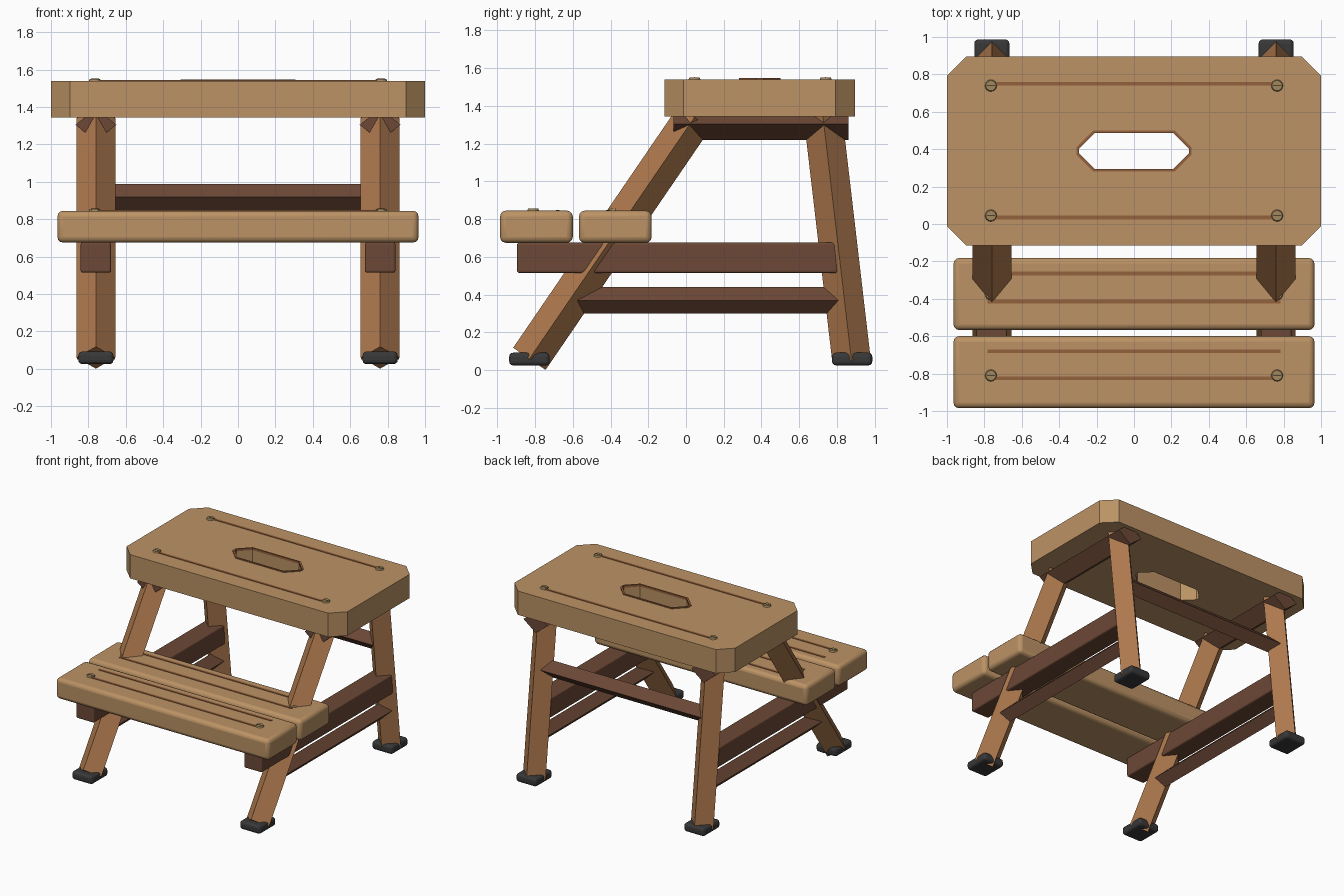
import bpy, bmesh
from mathutils import Vector

if "Cube" in bpy.data.objects:
    bpy.data.objects.remove(bpy.data.objects["Cube"])


def material(name, rgb):
    m = bpy.data.materials.new(name)
    m.diffuse_color = (*rgb, 1)
    m.use_nodes = True
    m.node_tree.nodes["Principled BSDF"].inputs["Base Color"].default_value = m.diffuse_color
    return m


TAN = material("light_wood", (0.50, 0.29, 0.13))
LEG = material("leg_wood", (0.42, 0.19, 0.075))
DARK = material("dark_wood", (0.15, 0.065, 0.037))
GROOVE = material("groove_wood", (0.30, 0.12, 0.045))
RUBBER = material("rubber", (0.04, 0.04, 0.042))
BRASS = material("screw_metal", (0.36, 0.25, 0.11))
SLOT = material("screw_slot", (0.08, 0.055, 0.03))


def finish(name, bm, mat):
    bmesh.ops.recalc_face_normals(bm, faces=bm.faces[:])
    me = bpy.data.meshes.new(name)
    bm.to_mesh(me)
    bm.free()
    ob = bpy.data.objects.new(name, me)
    me.materials.append(mat)
    bpy.context.collection.objects.link(ob)
    return ob


def box(name, x, y, z, mat, bevel=0.0):
    """Box from (min, max) ranges, optionally with rounded edges."""
    bm = bmesh.new()
    bmesh.ops.create_cube(bm, size=1)
    for v in bm.verts:
        v.co = [(r[0] + r[1]) / 2 + c * (r[1] - r[0]) for r, c in zip((x, y, z), v.co)]
    ob = finish(name, bm, mat)
    if bevel:
        mod = ob.modifiers.new("rounding", "BEVEL")
        mod.width, mod.segments = bevel, 3
    return ob


def diamond_bar(name, p, q, side, ru, rv, mat):
    """Bar from p to q with a square section standing on its corner."""
    p, q, u = Vector(p), Vector(q), Vector(side)
    w = (q - p).normalized().cross(u)
    bm = bmesh.new()
    a, b = [[bm.verts.new(c + o) for o in (u * ru, w * rv, -u * ru, -w * rv)] for c in (p, q)]
    bm.faces.new(a)
    bm.faces.new(b)
    for i in range(4):
        j = (i + 1) % 4
        bm.faces.new((a[i], a[j], b[j], b[i]))
    return finish(name, bm, mat)


def octagon(hx, hy, c, cy):
    return [(hx, cy - hy + c), (hx, cy + hy - c), (hx - c, cy + hy), (c - hx, cy + hy),
            (-hx, cy + hy - c), (-hx, cy - hy + c), (c - hx, cy - hy), (hx - c, cy - hy)]


def octagon_ring(name, outer, inner, z0, z1, mat):
    """Solid plate between two octagonal outlines."""
    bm = bmesh.new()
    loops = [[bm.verts.new((x, y, z)) for x, y in o]
             for o, z in ((outer, z0), (outer, z1), (inner, z1), (inner, z0))]
    for k in range(4):
        a, b = loops[k], loops[(k + 1) % 4]
        for i in range(8):
            j = (i + 1) % 8
            bm.faces.new((a[i], a[j], b[j], b[i]))
    return finish(name, bm, mat)


def screw(name, x, y, z):
    bm = bmesh.new()
    bmesh.ops.create_cone(bm, cap_ends=True, segments=16, radius1=0.032, radius2=0.027, depth=0.012)
    bmesh.ops.translate(bm, verts=bm.verts[:], vec=(x, y, z + 0.005))
    finish(name, bm, BRASS)
    box(name + "_slot", (x - 0.022, x + 0.022), (y - 0.003, y + 0.003), (z + 0.005, z + 0.0125), SLOT)


# Seat slab with hand hole and its rim
octagon_ring("seat", octagon(1, 0.505, 0.103, 0.39), octagon(0.297, 0.099, 0.085, 0.39), 1.345, 1.54, TAN)
octagon_ring("hand_hole_rim", octagon(0.308, 0.11, 0.09, 0.39), octagon(0.295, 0.097, 0.085, 0.39),
             1.53, 1.547, GROOVE)

# Two step boards
for name, y in (("front_step", (-0.985, -0.60)), ("rear_step", (-0.567, -0.182))):
    ob = box(name, (-0.965, 0.965), y, (0.675, 0.845), TAN, 0.03)
    bpy.context.view_layer.objects.active = ob
    ob.select_set(True)
    bpy.ops.object.shade_smooth_by_angle()
    ob.select_set(False)

# Inlaid groove lines
for y in (0.75, 0.035):
    box("seat_groove", (-0.765, 0.765), (y - 0.01, y + 0.01), (1.53, 1.544), GROOVE)
for y in (-0.265, -0.415, -0.68, -0.825):
    box("step_groove", (-0.782, 0.782), (y - 0.01, y + 0.01), (0.835, 0.849), GROOVE)

for s, side in ((-1, "left"), (1, "right")):
    x = s * 0.76
    # Legs
    diamond_bar(side + "_front_leg", (x, -0.83, 0.06), (x, 0.045, 1.34), (1, 0, 0), 0.104, 0.104, LEG)
    diamond_bar(side + "_rear_leg", (x, 0.877, 0.05), (x, 0.725, 1.35), (1, 0, 0), 0.102, 0.102, LEG)
    # Rails running front to back
    diamond_bar(side + "_seat_rail", (x, -0.065, 1.305), (x, 0.86, 1.305), (1, 0, 0), 0.11, 0.085, DARK)
    diamond_bar(side + "_lower_brace", (x, -0.6, 0.37), (x, 0.84, 0.37), (1, 0, 0), 0.07, 0.07, DARK)
    box(side + "_step_beam", (x - 0.082, x + 0.082), (-0.895, 0.805), (0.515, 0.676), DARK, 0.012)
    # Feet
    for name, y in (("_front_foot", -0.83), ("_rear_foot", 0.88)):
        box(side + name, (x - 0.094, x + 0.094), (y - 0.107, y + 0.107), (0.025, 0.093), RUBBER, 0.022)
    # Screws
    for y, z in ((0.74, 1.54), (0.045, 1.54), (-0.81, 0.845), (-0.375, 0.845)):
        screw(side + "_screw", s * 0.765, y, z)

# Cross rail between the rear legs
diamond_bar("rear_cross_rail", (-0.76, 0.775, 0.918), (0.76, 0.775, 0.918), (0, 1, 0), 0.07, 0.07, DARK)
